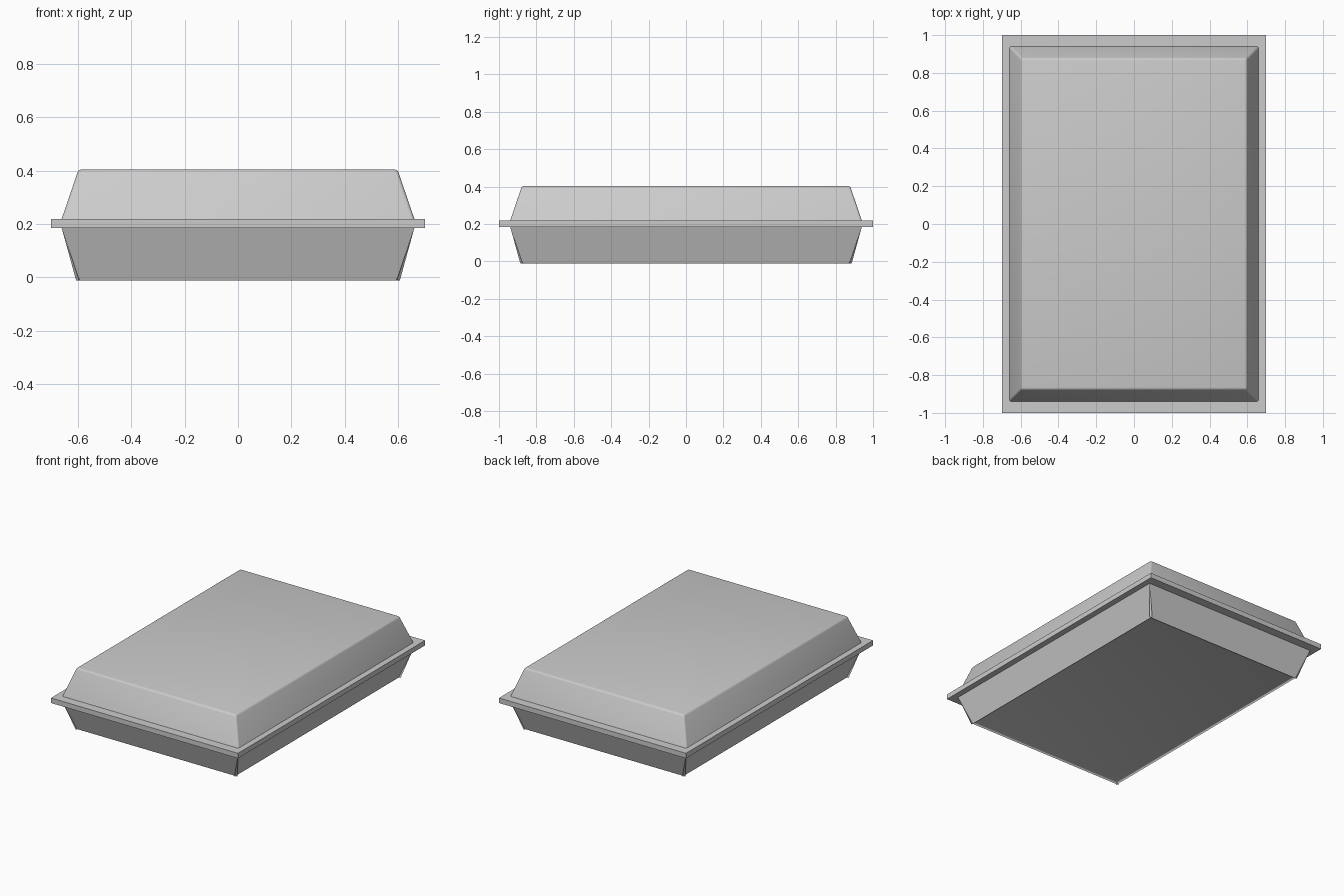
import bpy
import bmesh

if "Cube" in bpy.data.objects:
    bpy.data.objects.remove(bpy.data.objects["Cube"], do_unlink=True)

grey = bpy.data.materials.new("plain_grey")
grey.use_nodes = True
grey.diffuse_color = (0.6, 0.6, 0.6, 1)
grey.node_tree.nodes["Principled BSDF"].inputs["Base Color"].default_value = (0.6, 0.6, 0.6, 1)

RIM_LOW, RIM_HIGH, HEIGHT = 0.185, 0.219, 0.404


def add_block(name, z_wide, z_narrow, wide, narrow, bevel=0):
    """Four-sided block from a wide rectangle to a narrow one (half sizes)."""
    bm = bmesh.new()
    bmesh.ops.create_cube(bm, size=2)
    for v in bm.verts:
        half, z = (narrow, z_narrow) if v.co.z > 0 else (wide, z_wide)
        v.co = (v.co.x * half[0], v.co.y * half[1], z)
    if bevel:
        # Round everything except the edges sitting on the rim
        edges = [e for e in bm.edges if any(v.co.z == bm_z for v in e.verts
                 for bm_z in [max((w.co.z for w in bm.verts), key=lambda z: abs(z - z_wide))])]
        bmesh.ops.bevel(bm, geom=edges, offset=bevel, segments=3,
                        profile=0.5, affect='EDGES')
    bmesh.ops.recalc_face_normals(bm, faces=bm.faces)
    mesh = bpy.data.meshes.new(name)
    bm.to_mesh(mesh)
    bm.free()
    mesh.materials.append(grey)
    obj = bpy.data.objects.new(name, mesh)
    bpy.context.collection.objects.link(obj)
    if bevel:
        bpy.ops.object.select_all(action='DESELECT')
        obj.select_set(True)
        bpy.context.view_layer.objects.active = obj
        bpy.ops.object.shade_smooth_by_angle(angle=0.8)
    return obj


# Tapered upper and lower shells meeting a flat rim
add_block("upper_shell", RIM_HIGH, HEIGHT, (0.66, 0.94), (0.597, 0.877), 0.012)
add_block("lower_shell", RIM_LOW, 0, (0.66, 0.94), (0.597, 0.877), 0.012)
add_block("rim_plate", RIM_LOW, RIM_HIGH, (0.7, 1), (0.7, 1))
